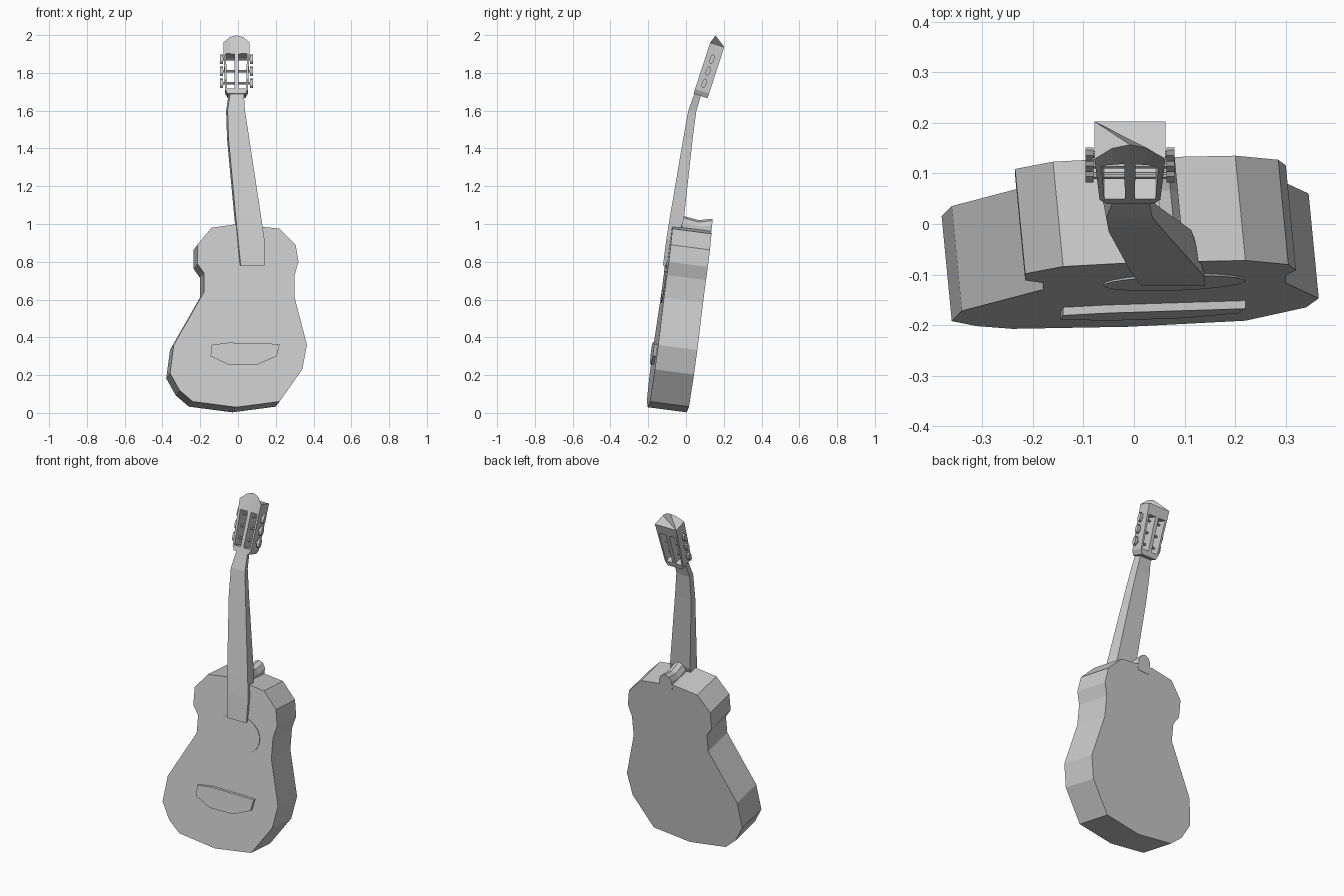
import bpy, bmesh, math
from mathutils import Vector, Matrix

cube = bpy.data.objects.get("Cube")
if cube:
    bpy.data.objects.remove(cube, do_unlink=True)

grey = bpy.data.materials.new("plain_grey")
grey.use_nodes = True
COLOUR = (0.6, 0.6, 0.6, 1)
grey.diffuse_color = COLOUR
grey.node_tree.nodes["Principled BSDF"].inputs["Base Color"].default_value = COLOUR


def loft(name, sections):
    """Join equal-sized rings of points into a closed solid."""
    bm = bmesh.new()
    rings = [[bm.verts.new(p) for p in s] for s in sections]
    n = len(rings[0])
    for a, b in zip(rings, rings[1:]):
        for i in range(n):
            j = (i + 1) % n
            bm.faces.new((a[i], a[j], b[j], b[i]))
    bm.faces.new(rings[0])
    bm.faces.new(rings[-1])
    bmesh.ops.recalc_face_normals(bm, faces=bm.faces)
    mesh = bpy.data.meshes.new(name)
    bm.to_mesh(mesh)
    bm.free()
    mesh.materials.append(grey)
    ob = bpy.data.objects.new(name, mesh)
    bpy.context.collection.objects.link(ob)
    return ob


# The leaning soundboard plane and the direction through the body
THROUGH = Vector((-0.02, 0.207, -0.027))


def board(x, z, lift=0.0):
    return Vector((x, -0.2065 + 0.035 * x + 0.13 * z - lift, z))


def plate(name, outline, lift):
    loft(name, [[board(x, z, lift) for x, z in outline],
                [board(x, z, -0.004) for x, z in outline]])


# Body
outline = [(-0.01, 0.03), (0.22, 0.06), (0.34, 0.23), (0.365, 0.36), (0.3, 0.61),
           (0.3, 0.73), (0.32, 0.8), (0.305, 0.89), (0.22, 0.975), (0.0, 1.0),
           (-0.14, 0.98), (-0.215, 0.89), (-0.215, 0.79), (-0.18, 0.74),
           (-0.18, 0.64), (-0.34, 0.36), (-0.36, 0.21), (-0.31, 0.12), (-0.24, 0.06)]
loft("body", [[board(x, z) for x, z in outline],
              [board(x, z) + THROUGH for x, z in outline]])

# Sound hole disc and bridge
disc = [(0.08 + 0.14 * math.cos(t), 0.695 + 0.11 * math.sin(t))
        for t in (math.tau * i / 24 for i in range(24))]
plate("sound_hole", disc, 0.004)
plate("bridge", [(-0.14, 0.36), (-0.05, 0.372), (0.22, 0.365), (0.205, 0.3),
                 (0.1, 0.255), (-0.05, 0.255), (-0.145, 0.3)], 0.016)

# Heel cap over the top edge of the body
heel = [(0.02, 0.95), (0.1, 0.95), (0.1, 1.015), (0.085, 1.04), (0.06, 1.05),
        (0.035, 1.04), (0.02, 1.015)]
loft("heel", [[board(x, z) + THROUGH * f + Vector((0, 0, dz)) for x, z in heel]
              for f, dz in ((0.25, 0.0), (0.65, -0.012), (1.01, 0.005))])

# Neck: height, left, right, front, back
neck = [(0.78, 0.015, 0.14, -0.122, -0.09), (0.92, 0.0, 0.14, -0.104, -0.05),
        (1.02, -0.01, 0.125, -0.088, -0.012), (1.45, -0.05, 0.06, -0.015, 0.035),
        (1.6, -0.055, 0.037, 0.012, 0.055), (1.7, -0.04, 0.03, 0.048, 0.085)]
loft("neck", [[(l, f, z), (r, f, z), (r - 0.012, b, z), (l - 0.008, b, z)]
              for z, l, r, f, b in neck])

# Headstock frame: sideways, up along the headstock, back through it
BASE = Vector((-0.008, 0.04, 1.69))
UP, BACK = Vector((0, 0.31, 0.95)), Vector((0, 0.95, -0.31))
DEPTH = 0.078


def head(x, u, d):
    return BASE + Vector((x, 0, 0)) + UP * u + BACK * d


def head_ring(w, u, rise=0.0, front=0.0):
    xs = [-w, -w * 0.5, 0, w * 0.5, w]
    lifts = [0, rise * 0.75, rise, rise * 0.75, 0]
    ring = [head(x, u + h, front * h / max(rise, 0.001)) for x, h in zip(xs, lifts)]
    return ring + [head(w, u, DEPTH), head(-w, u, DEPTH)]


headstock = loft("headstock", [head_ring(0.047, 0), head_ring(0.06, 0.025),
                               head_ring(0.07, 0.285, 0.045, 0.015)])

# Two string slots cut through the headstock
for side in (-1, 1):
    rings = [[head(side * x * s, u, d) for x, d in
              ((0.011, -0.05), (0.056, -0.05), (0.056, 0.15), (0.011, 0.15))]
             for u, s in ((0.03, 0.9), (0.225, 1.0))]
    cutter = loft("slot_cutter", rings)
    cutter.hide_render = True
    cut = headstock.modifiers.new("slot", "BOOLEAN")
    cut.operation, cut.solver, cut.object = "DIFFERENCE", "EXACT", cutter
    bpy.context.view_layer.objects.active = headstock
    bpy.ops.object.modifier_apply(modifier=cut.name)
    bpy.data.objects.remove(cutter, do_unlink=True)


def crosswise(name, x0, x1, u, long, wide, sides):
    ring = [(long * math.cos(math.tau * i / sides), wide * math.sin(math.tau * i / sides))
            for i in range(sides)]
    loft(name, [[head(x, u + a, 0.036 + b) for a, b in ring] for x in (x0, x1)])


# Tuning pegs: a roller across each slot with a flat button outside
for side, label in ((-1, "right"), (1, "left")):
    for i in range(3):
        u = 0.07 + 0.067 * i
        crosswise(f"{label}_roller_{i}", side * 0.005, side * 0.075, u, 0.007, 0.007, 8)
        crosswise(f"{label}_button_{i}", side * 0.072, side * 0.088, u, 0.027, 0.012, 8)
